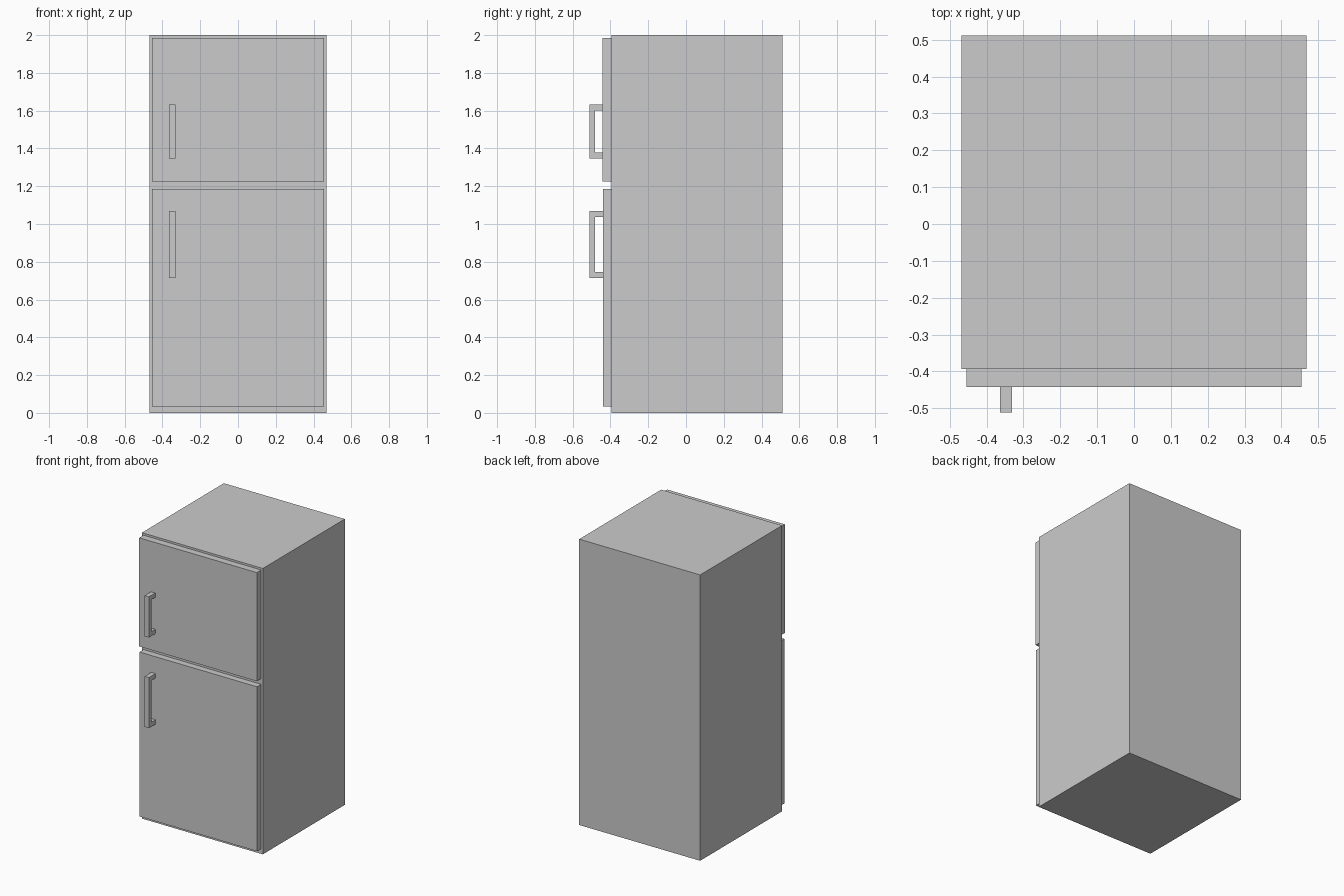
import bpy, bmesh

if "Cube" in bpy.data.objects:
    bpy.data.objects.remove(bpy.data.objects["Cube"])


def prism(name, profile, x0, x1):
    """Extrude a (y, z) profile along x."""
    bm = bmesh.new()
    face = bm.faces.new([bm.verts.new((x0, y, z)) for y, z in profile])
    ext = bmesh.ops.extrude_face_region(bm, geom=[face])
    moved = [v for v in ext["geom"] if isinstance(v, bmesh.types.BMVert)]
    bmesh.ops.translate(bm, verts=moved, vec=(x1 - x0, 0, 0))
    bmesh.ops.recalc_face_normals(bm, faces=bm.faces)
    mesh = bpy.data.meshes.new(name)
    bm.to_mesh(mesh)
    bm.free()
    obj = bpy.data.objects.new(name, mesh)
    bpy.context.collection.objects.link(obj)
    return obj


def box(name, half_width, y0, y1, z0, z1):
    return prism(name, [(y0, z0), (y1, z0), (y1, z1), (y0, z1)],
                 -half_width, half_width)


def handle(name, y_door, z0, z1, t=0.031, grip=-0.512):
    """C-shaped pull: a vertical grip with an arm at each end."""
    inner = grip + t
    prism(name, [(y_door, z0), (grip, z0), (grip, z1), (y_door, z1),
                 (y_door, z1 - t), (inner, z1 - t),
                 (inner, z0 + t), (y_door, z0 + t)], -0.364, -0.331)


FRONT = -0.394

# Cabinet
box("cabinet", 0.468, FRONT, 0.512, 0.0, 2.0)

# Doors with their pulls: name, door front y, door z range, handle z range
for name, y, door_z, pull_z in (
    ("freezer", -0.442, (1.226, 1.986), (1.348, 1.633)),
    ("fridge", -0.439, (0.035, 1.186), (0.714, 1.068)),
):
    box(name + "_door", 0.455, y, FRONT, *door_z)
    handle(name + "_handle", y, *pull_z)
